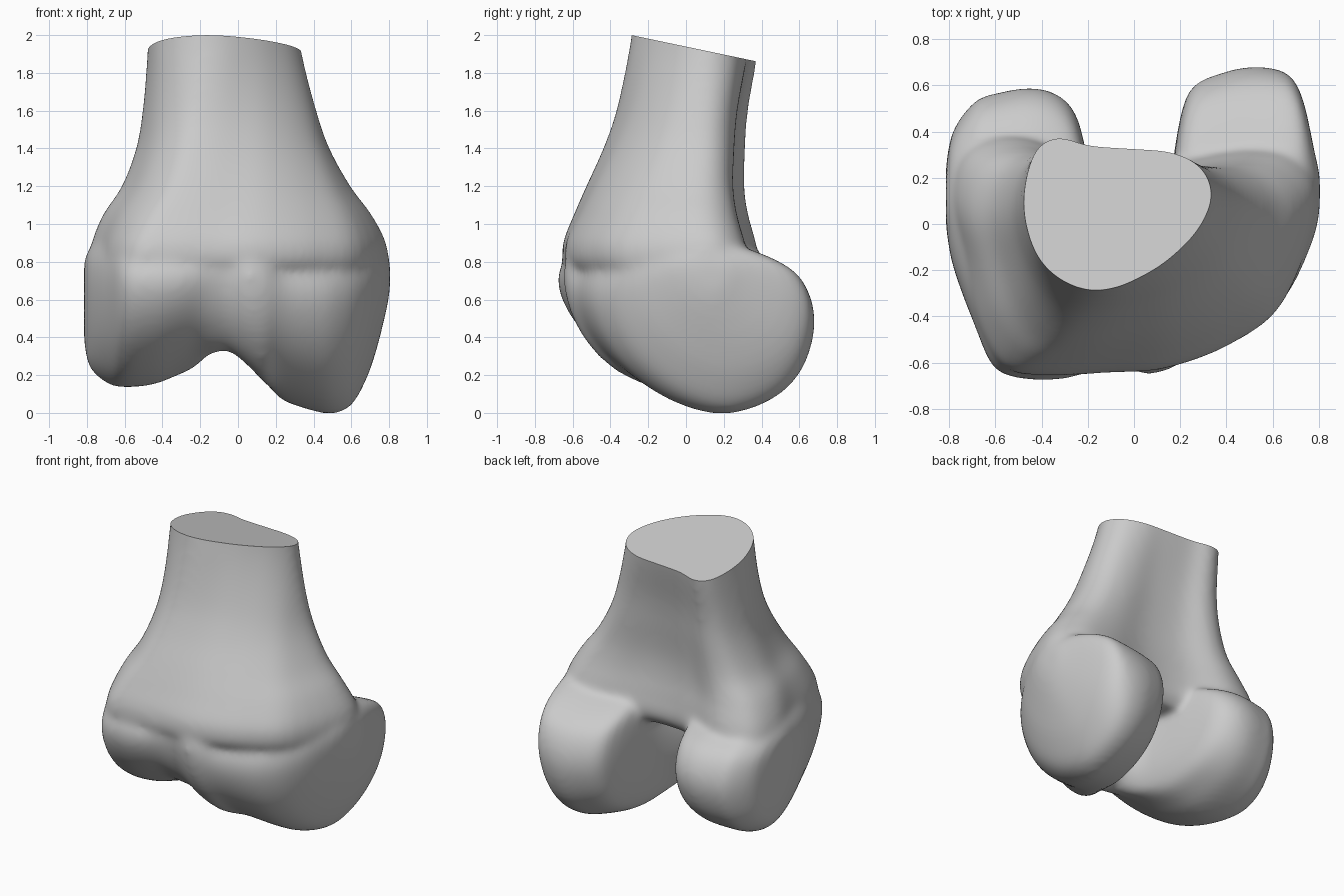
import bpy
import bmesh
from mathutils import Vector

# ---------- helpers ----------
def spline(points, steps, closed=False):
    """Catmull-Rom curve through tuples of any length."""
    count = len(points)
    pick = (lambda i: points[i % count]) if closed else (lambda i: points[max(0, min(count - 1, i))])
    curve = []
    for i in range(count if closed else count - 1):
        a, b, c, d = (pick(i + k) for k in (-1, 0, 1, 2))
        for s in range(steps):
            t = s / steps
            curve.append(tuple(
                q + t / 2 * (r - p + t * (2 * p - 5 * q + 4 * r - w + t * (3 * (q - r) + w - p)))
                for p, q, r, w in zip(a, b, c, d)))
    if not closed:
        curve.append(points[-1])
    return curve


def normalise(outline):
    """Scale an outline into the unit square."""
    us, vs = zip(*outline)
    return [((u - min(us)) / (max(us) - min(us)), (v - min(vs)) / (max(vs) - min(vs))) for u, v in outline]


def loft(bm, rings):
    """Skin a list of closed rings and cap both ends."""
    loops = [[bm.verts.new(p) for p in ring] for ring in rings]
    for low, high in zip(loops, loops[1:]):
        for i in range(len(low)):
            j = (i + 1) % len(low)
            bm.faces.new((low[i], low[j], high[j], high[i]))
    bm.faces.new(loops[0])
    bm.faces.new(loops[-1])


def mix(a, b, t):
    return a + (b - a) * t


# ---------- cross-sections ----------
SHAFT_OUTLINE = [(-.48, .1), (-.44, -.1), (-.35, -.22), (-.22, -.285), (-.1, -.285), (.02, -.24),
                 (.15, -.16), (.27, -.04), (.33, .08), (.33, .17), (.27, .26), (.15, .315),
                 (0, .33), (-.2, .345), (-.33, .38), (-.43, .31)]
FLARE_OUTLINE = [(-.77, .1), (-.72, -.15), (-.66, -.42), (-.55, -.61), (-.38, -.645), (-.12, -.635),
                 (.14, -.615), (.42, -.51), (.64, -.33), (.78, .08), (.68, .27), (.45, .3),
                 (.1, .24), (-.2, .26), (-.48, .36), (-.7, .3)]
CONDYLE_OUTLINE = [(.58, 0), (.8, .08), (.94, .25), (1, .5), (.965, .71), (.86, .84), (.62, .96),
                   (.36, 1), (.1, .9), (0, .73), (.03, .5), (.15, .27), (.35, .08)]

# Height, then left, right, front and back limits of the shaft
SHAFT_LEVELS = [(2.2, -.47, .29, -.26, .4), (1.9, -.48, .34, -.305, .38), (1.6, -.505, .42, -.37, .33),
                (1.4, -.54, .49, -.44, .315), (1.2, -.615, .6, -.53, .31), (1.05, -.715, .71, -.595, .33),
                (.9, -.775, .785, -.65, .37), (.78, -.79, .79, -.64, .38), (.7, -.73, .74, -.5, .3)]

# Side position, then front, back, bottom and top limits of the joint end
JOINT_STATIONS = [(-.815, 0, .24, .38, .8), (-.785, -.18, .4, .24, .87), (-.69, -.44, .53, .155, .94),
                  (-.6, -.63, .565, .135, .96), (-.45, -.675, .59, .15, .96), (-.33, -.675, .56, .195, .95),
                  (-.25, -.66, .47, .23, .95), (-.2, -.645, .28, .265, .95), (-.14, -.63, 0, .31, .95),
                  (-.05, -.62, -.12, .325, .95), (.05, -.65, -.05, .25, .95), (.14, -.635, .12, .155, .95),
                  (.2, -.605, .46, .095, .93), (.26, -.575, .6, .055, .92), (.4, -.525, .66, .01, .92),
                  (.5, -.475, .68, -.005, .92), (.6, -.39, .675, .04, .92), (.68, -.28, .64, .18, .91),
                  (.735, -.17, .53, .34, .9), (.785, -.04, .3, .54, .86), (.805, .06, .22, .65, .8)]

# ---------- flared shaft, lofted upwards ----------
bm = bmesh.new()
narrow = normalise(spline(SHAFT_OUTLINE, 4, True))
wide = normalise(spline(FLARE_OUTLINE, 4, True))
rings = []
for z, left, right, front, back in spline(SHAFT_LEVELS, 6):
    t = max(0, min(1, 1.9 - z))
    rings.append([(mix(left, right, mix(n[0], w[0], t)), mix(front, back, mix(n[1], w[1], t)), z)
                  for n, w in zip(narrow, wide)])
loft(bm, rings)

# ---------- two condyles and the groove between, lofted sideways ----------
rounded = normalise(spline(CONDYLE_OUTLINE, 5, True))
loft(bm, [[(x, mix(front, back, u), mix(bottom, top, v)) for u, v in rounded]
          for x, front, back, bottom, top in spline(JOINT_STATIONS, 4)])
bmesh.ops.recalc_face_normals(bm, faces=bm.faces)

# ---------- fuse into one smooth bone ----------
cube = bpy.data.objects.get("Cube")
if cube:
    bpy.data.objects.remove(cube, do_unlink=True)
mesh = bpy.data.meshes.new("bone_end")
bm.to_mesh(mesh)
bm.free()
bone = bpy.data.objects.new("bone_end", mesh)
bpy.context.collection.objects.link(bone)
bpy.context.view_layer.objects.active = bone
bone.select_set(True)

fuse = bone.modifiers.new("fuse", 'REMESH')
fuse.mode = 'VOXEL'
fuse.voxel_size = 0.018
soften = bone.modifiers.new("soften", 'SMOOTH')
soften.factor = 0.5
soften.iterations = 24
for name in ("fuse", "soften"):
    bpy.ops.object.modifier_apply(modifier=name)

# ---------- slanted flat cut across the shaft ----------
bm = bmesh.new()
bm.from_mesh(bone.data)
cut = bmesh.ops.bisect_plane(bm, geom=bm.verts[:] + bm.edges[:] + bm.faces[:],
                             plane_co=Vector((0, -.29, 2)), plane_no=Vector((0, .21, 1)), clear_outer=True)
rim = [e for e in cut["geom_cut"] if isinstance(e, bmesh.types.BMEdge)]
bmesh.ops.edgeloop_fill(bm, edges=rim)
bmesh.ops.recalc_face_normals(bm, faces=bm.faces)
bm.to_mesh(bone.data)
bm.free()

# ---------- colour and shading ----------
grey = bpy.data.materials.new("bone_grey")
grey.use_nodes = True
colour = (0.6, 0.6, 0.6, 1)
grey.diffuse_color = colour
grey.node_tree.nodes["Principled BSDF"].inputs["Base Color"].default_value = colour
bone.data.materials.clear()
bone.data.materials.append(grey)
bpy.ops.object.shade_smooth_by_angle(angle=0.8)
